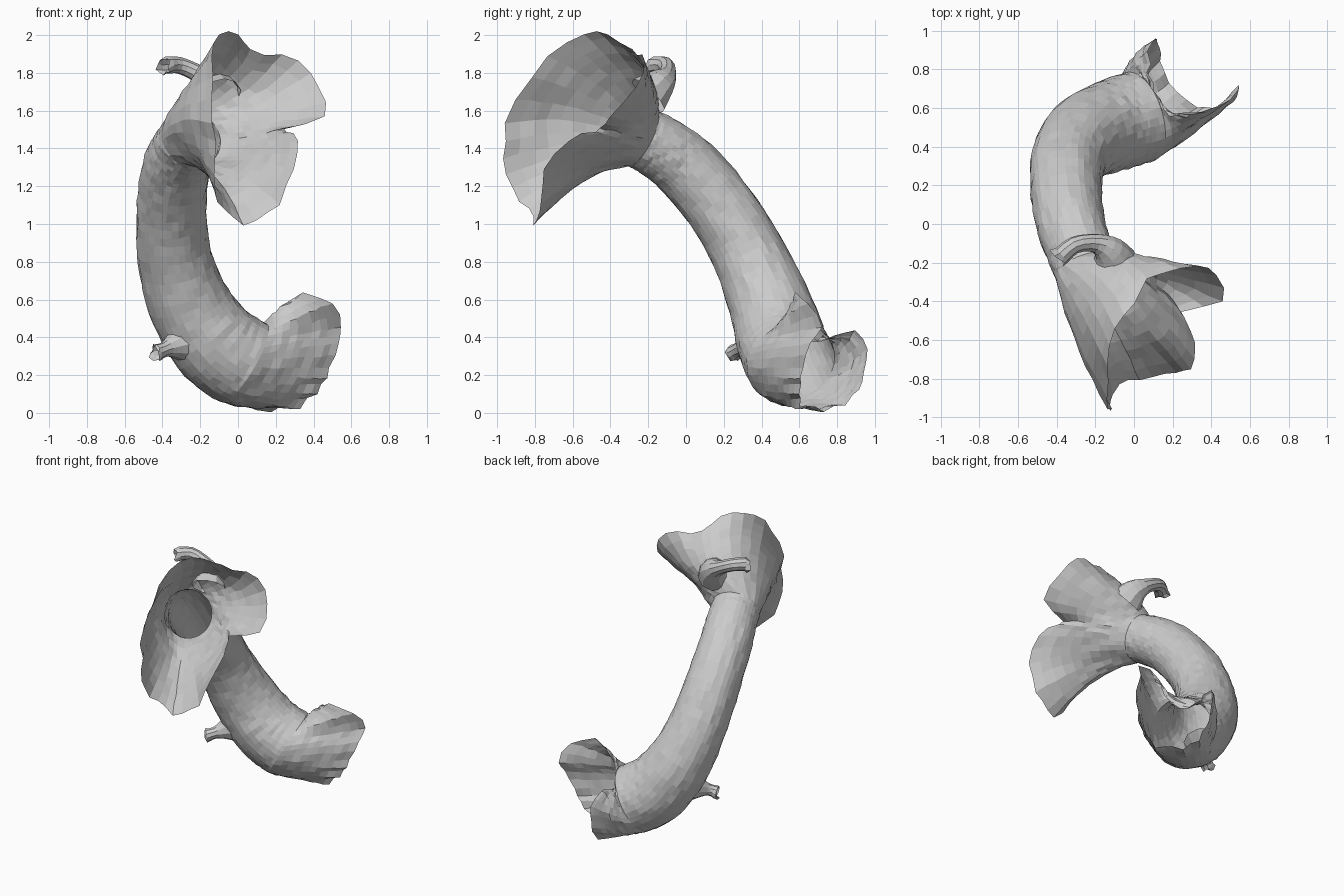
import bpy, bmesh, math, random
from mathutils import Vector as V

if "Cube" in bpy.data.objects:
    bpy.data.objects.remove(bpy.data.objects["Cube"])

random.seed(4)
N = 36  # sides around the tube


def spline(pts, steps, closed=False):
    """Catmull-Rom through pts (any dimension), 'steps' samples per span."""
    out, n = [], len(pts)
    get = (lambda i: pts[i % n]) if closed else (lambda i: pts[max(0, min(n - 1, i))])
    for i in range(n if closed else n - 1):
        a, b, c, d = [V(get(i + k)) for k in (-1, 0, 1, 2)]
        for s in range(steps):
            t = s / steps
            out.append(0.5 * (2 * b + (c - a) * t + (2 * a - 5 * b + 4 * c - d) * t * t
                              + (3 * b - a - 3 * c + d) * t ** 3))
    if not closed:
        out.append(V(pts[-1]))
    return out


def sweep(path, n, steps):
    """Rings along a path of (x, y, z, radius)."""
    s = spline(path, steps)
    c = [V(p[:3]) for p in s]
    rings, side = [], V((1, 0.1, 0.2))
    for i, p in enumerate(c):
        d = (c[min(i + 1, len(c) - 1)] - c[max(i - 1, 0)]).normalized()
        side = (side - d * side.dot(d)).normalized()
        up = d.cross(side)
        rings.append([p + s[i][3] * (math.cos(2 * math.pi * k / n) * side
                                     + math.sin(2 * math.pi * k / n) * up) for k in range(n)])
    return rings


def skin(name, rings):
    """Open single-sheet surface through a list of rings."""
    bm = bmesh.new()
    vs = [[bm.verts.new(p) for p in r] for r in rings]
    n = len(rings[0])
    for a, b in zip(vs, vs[1:]):
        for k in range(n):
            bm.faces.new((a[k], a[(k + 1) % n], b[(k + 1) % n], b[k]))
    bmesh.ops.recalc_face_normals(bm, faces=bm.faces)
    me = bpy.data.meshes.new(name)
    bm.to_mesh(me)
    bm.free()
    ob = bpy.data.objects.new(name, me)
    bpy.context.collection.objects.link(ob)
    return ob


def around(keys, n):
    fine = spline(keys, 18, True)
    return [fine[int(k * len(fine) / n)] for k in range(n)]


def flare(name, ring, keys, mid_keys=None, bulge=0.0, rows=10):
    """Torn bowl from a tube end ring, through a middle loop, to an irregular rim."""
    n = len(ring)
    rim = around(keys, n)
    cr, cm = sum(ring, V((0, 0, 0))) / n, sum(rim, V((0, 0, 0))) / n
    mid = around(mid_keys, n) if mid_keys else None

    def fit(idx):
        return sum(((a - cr).normalized() - (rim[i] - cm).normalized()).length_squared
                   for a, i in zip(ring, idx))
    base = list(range(n))
    order = min([r[i:] + r[:i] for r in (base, base[::-1]) for i in range(n)], key=fit)
    rim = [rim[i] for i in order]
    if mid:
        mid = [mid[i] for i in order]
    else:
        mid = [(a + b) / 2 + ((a - cr).normalized() + (b - cm).normalized()) * bulge / 2
               for a, b in zip(ring, rim)]
    rim = [p + (p - cm).normalized() * random.uniform(-0.03, 0.012) for p in rim]
    loft = []
    for j in range(rows + 1):
        t = j / rows
        wob = 0.005 if 0 < j < rows else 0
        loft.append([(2 * t * t - 3 * t + 1) * a + 4 * t * (1 - t) * m + (2 * t * t - t) * b
                     + V([random.uniform(-wob, wob) for _ in range(3)])
                     for a, m, b in zip(ring, mid, rim)])
    return skin(name, loft)


# Main curved tube, lower end to upper end
tube = sweep([(0.03, 0.555, 0.265, 0.24), (-0.11, 0.51, 0.36, 0.238),
              (-0.25, 0.45, 0.56, 0.22), (-0.335, 0.34, 0.82, 0.196),
              (-0.352, 0.195, 1.07, 0.186), (-0.33, 0.01, 1.29, 0.178),
              (-0.285, -0.13, 1.4, 0.17), (-0.25, -0.23, 1.455, 0.165)], N, 5)
for ring in tube[1:-1]:
    for p in ring:
        p += V([random.uniform(-0.004, 0.004) for _ in range(3)])
skin("main_tube", tube)

# Large torn funnel at the top, opening to the front right
upper_rim = [(-0.13, -0.98, 1.34), (-0.13, -0.94, 1.56), (-0.14, -0.78, 1.84),
             (-0.11, -0.56, 2.0), (0.0, -0.41, 2.01), (0.08, -0.27, 1.92),
             (0.28, -0.22, 1.89), (0.43, -0.24, 1.75), (0.46, -0.4, 1.57),
             (0.24, -0.45, 1.5), (0.33, -0.58, 1.46), (0.31, -0.75, 1.3),
             (0.22, -0.77, 1.1), (0.08, -0.8, 1.0), (-0.06, -0.82, 1.05),
             (-0.12, -0.91, 1.17)]
upper_mid = [(-0.27, -0.59, 1.43), (-0.31, -0.59, 1.56), (-0.28, -0.5, 1.71),
             (-0.21, -0.37, 1.81), (-0.13, -0.24, 1.81), (-0.06, -0.17, 1.74),
             (0.03, -0.16, 1.67), (0.1, -0.2, 1.6), (0.12, -0.26, 1.53),
             (0.12, -0.32, 1.47), (0.12, -0.38, 1.42), (0.08, -0.47, 1.34),
             (0.0, -0.52, 1.27), (-0.07, -0.55, 1.22), (-0.14, -0.56, 1.24),
             (-0.21, -0.58, 1.32)]
flare("upper_funnel", tube[-1], upper_rim, upper_mid)

# Smaller torn mouth at the bottom, opening to the back right
lower_rim = [(0.1, 0.98, 0.34), (0.12, 0.94, 0.2), (0.13, 0.91, 0.1), (0.15, 0.8, 0.03),
             (0.22, 0.68, 0.01), (0.34, 0.6, 0.03), (0.44, 0.6, 0.12), (0.49, 0.61, 0.22),
             (0.53, 0.66, 0.37), (0.55, 0.72, 0.47), (0.48, 0.62, 0.61),
             (0.28, 0.57, 0.62), (0.2, 0.56, 0.49), (0.12, 0.65, 0.38),
             (0.07, 0.76, 0.4), (0.07, 0.88, 0.44)]
flare("lower_mouth", tube[0], lower_rim, bulge=0.01)


# Small torn side branches
def branch(name, path):
    rings = sweep(path, 10, 3)
    for p in rings[-1]:
        p += V([random.uniform(-0.02, 0.02) for _ in range(3)])
    skin(name, rings)


branch("upper_branch", [(-0.1, -0.2, 1.68, 0.12), (-0.13, -0.14, 1.74, 0.085),
                        (-0.2, -0.1, 1.79, 0.05), (-0.31, -0.11, 1.84, 0.045),
                        (-0.39, -0.18, 1.84, 0.05)])
branch("lower_branch", [(-0.27, 0.4, 0.38, 0.13), (-0.34, 0.33, 0.355, 0.07),
                        (-0.39, 0.28, 0.335, 0.04), (-0.44, 0.25, 0.315, 0.05)])
